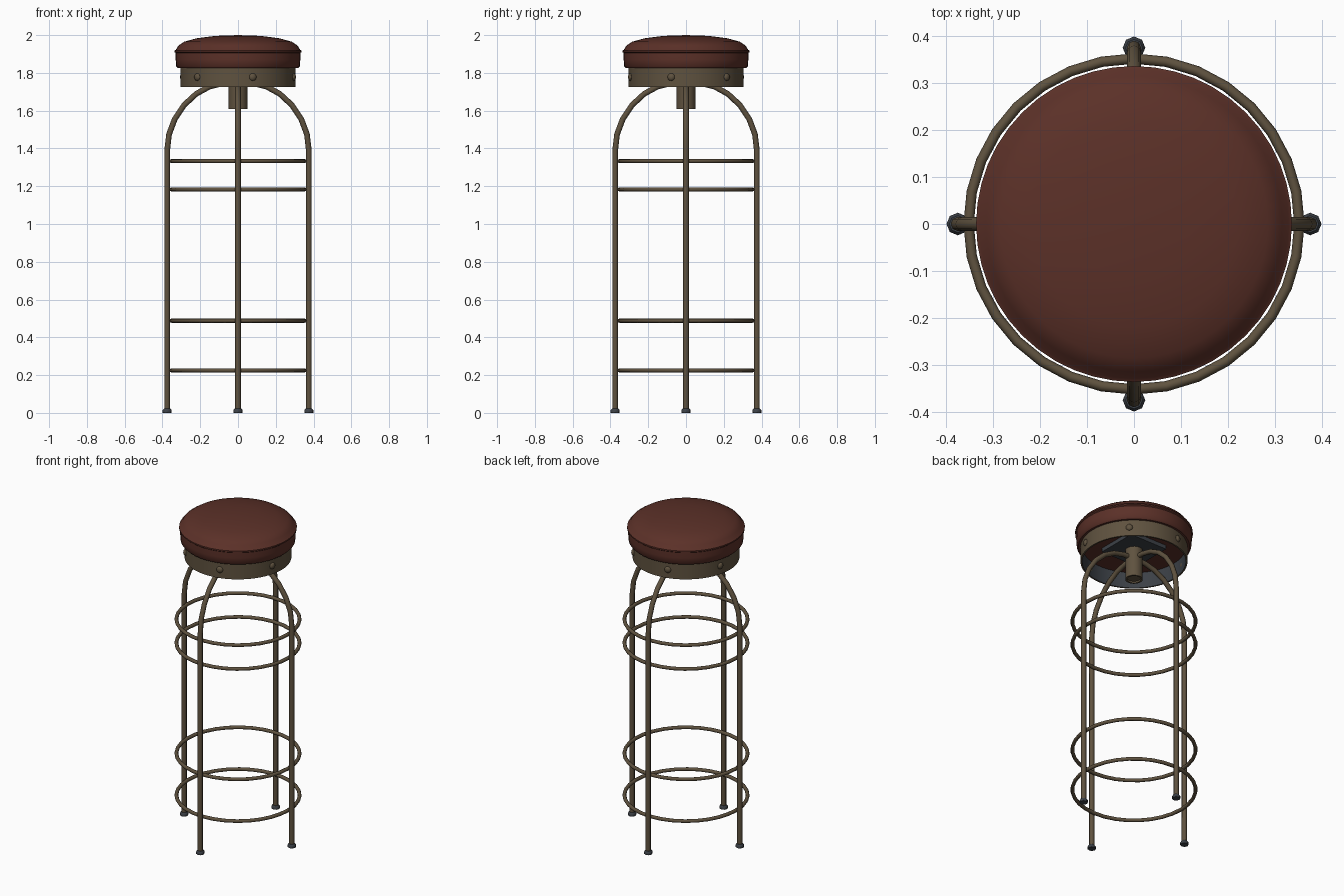
import bpy, bmesh, math
from mathutils import Matrix, Vector

if "Cube" in bpy.data.objects:
    bpy.data.objects.remove(bpy.data.objects["Cube"], do_unlink=True)


def material(name, rgb):
    mat = bpy.data.materials.new(name)
    mat.use_nodes = True
    mat.diffuse_color = (*rgb, 1)
    mat.node_tree.nodes["Principled BSDF"].inputs["Base Color"].default_value = (*rgb, 1)
    return mat


leather = material("red brown leather", (0.105, 0.03, 0.021))
metal = material("aged bronze metal", (0.115, 0.085, 0.05))
slate = material("dark slate", (0.045, 0.052, 0.062))


def finish(obj, angle=40):
    bpy.ops.object.select_all(action="DESELECT")
    obj.select_set(True)
    bpy.context.view_layer.objects.active = obj
    if obj.type == "CURVE":
        bpy.ops.object.convert(target="MESH")
        obj = bpy.context.object
    bpy.ops.object.shade_smooth_by_angle(angle=math.radians(angle))
    return obj


def from_bmesh(name, bm, *mats):
    bmesh.ops.remove_doubles(bm, verts=bm.verts, dist=1e-5)
    bmesh.ops.recalc_face_normals(bm, faces=bm.faces)
    mesh = bpy.data.meshes.new(name)
    bm.to_mesh(mesh)
    bm.free()
    for mat in mats:
        mesh.materials.append(mat)
    obj = bpy.data.objects.new(name, mesh)
    bpy.context.collection.objects.link(obj)
    return finish(obj)


def lathe(name, profile, sides, *mats, centre=(0, 0), closed=False):
    """Spin an (r, z) profile around a vertical axis."""
    bm = bmesh.new()
    verts = [bm.verts.new((r, 0, z)) for r, z in profile]
    pairs = list(zip(verts, verts[1:]))
    if closed:
        pairs.append((verts[-1], verts[0]))
    edges = [bm.edges.new(p) for p in pairs]
    bmesh.ops.spin(bm, geom=verts + edges, axis=(0, 0, 1), cent=(0, 0, 0),
                   angle=math.tau, steps=sides)
    bmesh.ops.translate(bm, verts=bm.verts, vec=(*centre, 0))
    return from_bmesh(name, bm, *mats)


def tube(name, points, radius, mat, cyclic=False):
    curve = bpy.data.curves.new(name, "CURVE")
    curve.dimensions = "3D"
    curve.bevel_depth = radius
    curve.bevel_resolution = 2
    curve.use_fill_caps = not cyclic
    spline = curve.splines.new("POLY")
    spline.points.add(len(points) - 1)
    for p, co in zip(spline.points, points):
        p.co = (*co, 1)
    spline.use_cyclic_u = cyclic
    curve.materials.append(mat)
    obj = bpy.data.objects.new(name, curve)
    bpy.context.collection.objects.link(obj)
    return finish(obj, 60)


# Padded seat with a raised seam
lathe("seat_cushion", [(0, 1.825), (0.318, 1.825), (0.327, 1.835), (0.33, 1.87),
                       (0.33, 1.905), (0.336, 1.91), (0.336, 1.918), (0.329, 1.922),
                       (0.315, 1.945), (0.285, 1.965), (0.22, 1.983), (0.12, 1.996),
                       (0, 2.0)], 48, leather)

# Metal band below the seat, dark on its inner face
band = lathe("seat_band", [(0.305, 1.725), (0.305, 1.828), (0.296, 1.828), (0.296, 1.725)],
             48, metal, slate, closed=True)
for face in band.data.polygons:
    outward = Vector((face.center.x, face.center.y, 0)).normalized()
    if face.normal.dot(outward) < -0.5:
        face.material_index = 1

# Rivets around the band
for i in range(6):
    a = math.radians(45 + 60 * i)
    bm = bmesh.new()
    bmesh.ops.create_uvsphere(bm, u_segments=10, v_segments=6, radius=0.02)
    bmesh.ops.scale(bm, verts=bm.verts, vec=(0.6, 1, 1))
    bmesh.ops.transform(bm, verts=bm.verts, matrix=Matrix.Rotation(a, 4, "Z")
                        @ Matrix.Translation((0.305, 0, 1.778)))
    from_bmesh(f"rivet_{i + 1}", bm, metal)

# Mounting plate and hub
bm = bmesh.new()
bmesh.ops.create_cube(bm, size=1)
bmesh.ops.scale(bm, verts=bm.verts, vec=(0.26, 0.26, 0.025))
bmesh.ops.translate(bm, verts=bm.verts, vec=(0, 0, 1.813))
from_bmesh("mounting_plate", bm, slate)
lathe("hub", [(0, 1.62), (0.04, 1.62), (0.04, 1.61), (0.05, 1.61), (0.05, 1.80), (0, 1.80)],
      20, metal)

# Four bent legs with feet
bend = [(0.375, 1.39), (0.365, 1.475), (0.335, 1.555), (0.285, 1.63),
        (0.22, 1.69), (0.15, 1.728), (0.08, 1.745), (0, 1.748)]
for i, side in enumerate(("left", "back", "right", "front")):
    c, s = round(math.cos(i * math.pi / 2)), round(math.sin(i * math.pi / 2))
    path = [(r * c, r * s, z) for r, z in [(0.375, 0.01)] + bend]
    tube(f"{side}_leg", path, 0.015, metal)
    lathe(f"{side}_foot", [(0, 0), (0.024, 0), (0.024, 0.015), (0.018, 0.022), (0, 0.022)],
          8, slate, centre=(0.375 * c, 0.375 * s))

# Ring braces
for i, z in enumerate((0.225, 0.488, 1.183, 1.333)):
    circle = [(0.352 * math.cos(k * math.tau / 32), 0.352 * math.sin(k * math.tau / 32), z)
              for k in range(32)]
    tube(f"ring_brace_{i + 1}", circle, 0.011, metal, cyclic=True)
